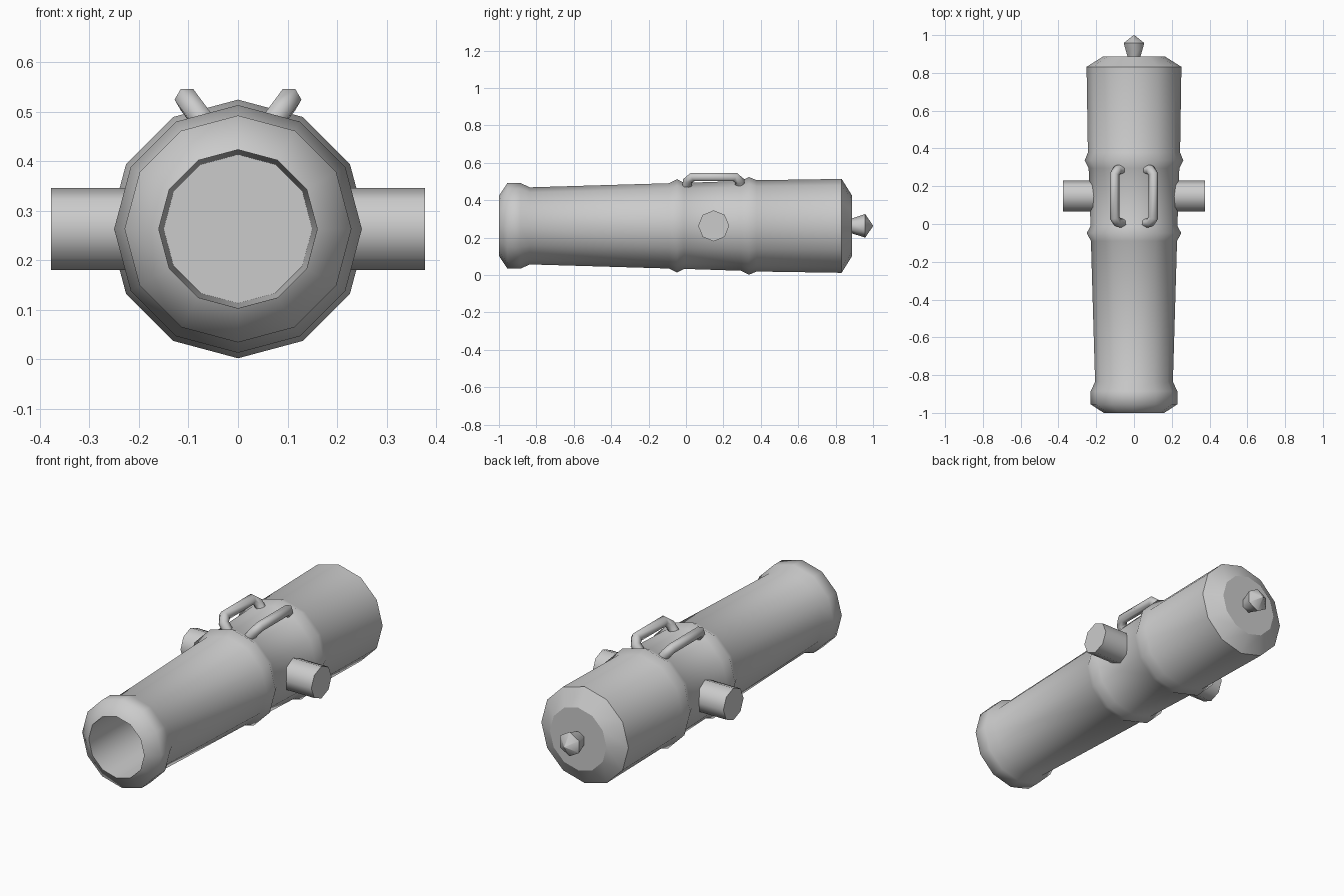
import bpy, math
from mathutils import Vector

if "Cube" in bpy.data.objects:
    bpy.data.objects.remove(bpy.data.objects["Cube"])

AXIS_Z = 0.263


def loft(name, rings, angle, caps=True):
    """Skin a list of equal-sized point rings into one smooth-shaded object."""
    n = len(rings[0])
    verts = [p for ring in rings for p in ring]
    faces = [(a * n + i, a * n + (i + 1) % n, (a + 1) * n + (i + 1) % n, (a + 1) * n + i)
             for a in range(len(rings) - 1) for i in range(n)]
    if caps:
        faces += [tuple(reversed(range(n))), tuple(range(len(verts) - n, len(verts)))]
    mesh = bpy.data.meshes.new(name)
    mesh.from_pydata(verts, [], faces)
    obj = bpy.data.objects.new(name, mesh)
    bpy.context.collection.objects.link(obj)
    bpy.ops.object.select_all(action='DESELECT')
    obj.select_set(True)
    bpy.context.view_layer.objects.active = obj
    bpy.ops.object.mode_set(mode='EDIT')
    bpy.ops.mesh.select_all(action='SELECT')
    bpy.ops.mesh.normals_make_consistent(inside=False)
    bpy.ops.object.mode_set(mode='OBJECT')
    bpy.ops.object.shade_smooth_by_angle(angle=math.radians(angle))
    if caps:
        for poly in list(mesh.polygons)[-2:]:
            poly.use_smooth = False
    return obj


def ring(centre, radius, sides, u, v, phase=0.0):
    c, u, v = Vector(centre), Vector(u), Vector(v)
    pts = []
    for i in range(sides):
        a = phase + 2 * math.pi * i / sides
        pts.append(c + radius * (math.cos(a) * u + math.sin(a) * v))
    return pts


def turned(name, profile, sides, angle):
    """Lathe a (y, radius) profile about the barrel axis."""
    return loft(name, [ring((0, y, AXIS_Z), r, sides, (0, 0, 1), (1, 0, 0))
                       for y, r in profile], angle)


# Barrel: bore, muzzle swell, two reinforcing rings, breech
turned("barrel", [
    (-0.45, 0.15), (-1.0, 0.16), (-0.955, 0.229), (-0.885, 0.229), (-0.835, 0.206),
    (-0.09, 0.228), (-0.048, 0.25), (-0.01, 0.23),
    (0.295, 0.24), (0.337, 0.261), (0.378, 0.244),
    (0.832, 0.251), (0.887, 0.163)], 12, 57)

# Breech knob
turned("breech_knob", [(0.87, 0.034), (0.887, 0.04), (0.958, 0.063), (1.0, 0.002)], 6, 65)

# Handle path: (y, height fraction along the outward lean)
path = [(0.006, 0.0), (0.008, 0.62), (0.035, 1.0), (0.262, 1.0), (0.288, 0.62), (0.286, 0.0)]

for side, label in ((-1, "left"), (1, "right")):
    # Trunnion
    loft(label + "_trunnion",
         [ring((side * x, 0.148, AXIS_Z), 0.083, 8, (0, 0, 1), (0, 1, 0))
          for x in (0.17, 0.377)], 50)

    # Lifting handle: six-sided tube with mitred corners
    base, top = Vector((side * 0.06, 0, 0.466)), Vector((side * 0.103, 0, 0.524))
    pts = [base.lerp(top, h) + Vector((0, y, 0)) for y, h in path]
    lean = (top - base).normalized()
    normal = lean.cross(Vector((0, 1, 0))).normalized()
    phase = math.acos(abs(normal.x))
    if normal.cross(Vector((1, 0, 0))).y * side * normal.x < 0:
        phase = -phase
    # Phase chosen so a corner of the top bar points along x
    phase = math.atan2(Vector((1, 0, 0)).dot(lean), Vector((1, 0, 0)).dot(normal))
    rings = []
    for i, p in enumerate(pts):
        d_in = (p - pts[max(i - 1, 0)]).normalized() if i else (pts[1] - p).normalized()
        d_out = (pts[i + 1] - p).normalized() if i < len(pts) - 1 else d_in
        tangent = (d_in + d_out).normalized()
        across = tangent.cross(normal) / max(tangent.dot(d_in), 0.5)
        if i < 3:
            across = across if across.dot(lean - Vector((0, 1, 0))) > 0 else -across
        else:
            across = across if across.dot(lean + Vector((0, 1, 0))) > 0 else -across
        rings.append(ring(p, 0.025, 6, normal, across, phase))
    loft(label + "_handle", rings, 65)
